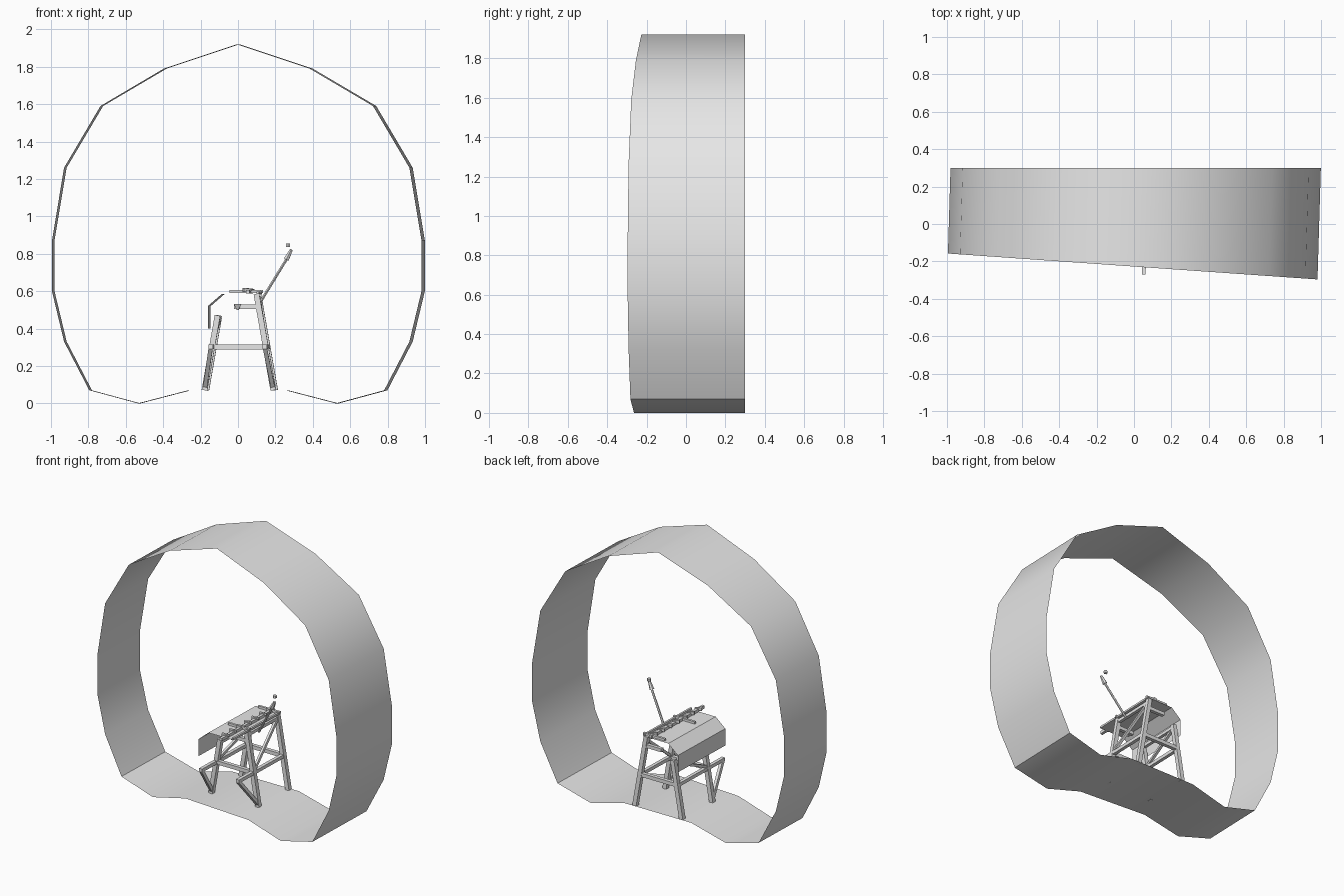
import bpy, bmesh, math
from mathutils import Vector

cube = bpy.data.objects.get("Cube")
if cube:
    bpy.data.objects.remove(cube, do_unlink=True)

GREY = bpy.data.materials.new("plain grey")
GREY.use_nodes = True
GREY.diffuse_color = (0.8, 0.8, 0.8, 1)
GREY.node_tree.nodes["Principled BSDF"].inputs["Base Color"].default_value = (0.8, 0.8, 0.8, 1)

SKEW = 0.03   # everything leans slightly sideways with depth
BACK = 0.3


def finish(name, bm):
    for v in bm.verts:
        v.co.x += SKEW * v.co.y
    me = bpy.data.meshes.new(name)
    bm.to_mesh(me)
    bm.free()
    me.materials.append(GREY)
    ob = bpy.data.objects.new(name, me)
    bpy.context.collection.objects.link(ob)
    return ob


def sheet(name, profile, front, back, closed=False):
    """Thin surface: an x-z profile swept along y."""
    bm = bmesh.new()
    a = [bm.verts.new((x, front(x), z)) for x, z in profile]
    b = [bm.verts.new((x, back, z)) for x, z in profile]
    n = len(profile)
    for i in range(n if closed else n - 1):
        j = (i + 1) % n
        bm.faces.new((a[i], a[j], b[j], b[i]))
    return finish(name, bm)


def bar(name, p, q, w=0.028, sides=4, r2=None):
    """Straight bar between two points."""
    p, q = Vector(p), Vector(q)
    d = (q - p).normalized()
    ref = Vector((0, 1, 0)) if abs(d.y) < 0.9 else Vector((0, 0, 1))
    u = d.cross(ref).normalized()
    v = d.cross(u)
    r = w / 2 / math.cos(math.pi / sides)
    bm = bmesh.new()
    rings = []
    for c, rad in ((p, r), (q, r if r2 is None else r2)):
        ring = []
        for k in range(sides):
            t = (k + 0.5) * 2 * math.pi / sides
            ring.append(bm.verts.new(c + u * rad * math.cos(t) + v * rad * math.sin(t)))
        rings.append(ring)
    a, b = rings
    for i in range(sides):
        j = (i + 1) % sides
        bm.faces.new((a[i], a[j], b[j], b[i]))
    bm.faces.new(a[::-1])
    bm.faces.new(b)
    bmesh.ops.recalc_face_normals(bm, faces=bm.faces)
    return finish(name, bm)


# Tunnel lining: half outline mirrored into a closed ring, front cut at a slant
half = [(0.39, 1.79), (0.73, 1.59), (0.925, 1.26), (0.99, 0.87), (0.99, 0.6),
        (0.925, 0.33), (0.79, 0.07), (0.53, 0.0), (0.26, 0.07)]
outline = [(0, 1.92)] + half + [(-x, z) for x, z in reversed(half)]
ring = sheet("tunnel_lining", outline, lambda x: -0.227 - 0.07 * x, BACK, closed=True)
bpy.context.view_layer.objects.active = ring
ring.select_set(True)
bpy.ops.object.shade_smooth_by_angle(angle=math.radians(40))

# Folded hood: side skirt, slope and flat deck
sheet("hood", [(-0.155, 0.4), (-0.155, 0.52), (-0.08, 0.585), (0.12, 0.585)],
      lambda x: -0.21, BACK)

# Trestle legs and the cross members between them
FRONT_Y, REAR_Y, NOSE_Y = -0.04, 0.283, -0.21
for tag, y in (("front", FRONT_Y), ("rear", REAR_Y)):
    bar(f"{tag}_right_leg", (-0.178, y, 0.07), (-0.108, y, 0.47), 0.03)
    bar(f"{tag}_left_leg", (0.19, y, 0.07), (0.1, y, 0.585), 0.03)
    bar(f"{tag}_cross_beam", (-0.14, y, 0.302), (0.155, y, 0.302), 0.026)
    bar(f"{tag}_deck_beam", (-0.045, y, 0.597), (0.125, y, 0.597), 0.016)
    bar(f"{tag}_short_beam", (-0.02, y, 0.517), (0.1, y, 0.517), 0.024)

# Side beams, cantilever struts and diagonals on both sides
for tag, mid, foot, top in (("right", -0.14, -0.175, (-0.11, 0.45)),
                            ("left", 0.15, 0.188, (0.105, 0.56))):
    bar(f"{tag}_side_beam", (mid, NOSE_Y, 0.302), (mid, REAR_Y, 0.302), 0.024)
    bar(f"{tag}_foot_strut", (foot, FRONT_Y, 0.085), (mid, NOSE_Y + 0.01, 0.295), 0.022)
    bar(f"{tag}_top_beam", (top[0], FRONT_Y, top[1]), (top[0], REAR_Y, top[1]), 0.022)
    bar(f"{tag}_diagonal", (mid, FRONT_Y, 0.31), (top[0], REAR_Y, top[1]), 0.018)

# Hopper under the deck
bar("hopper", (0.0, FRONT_Y - 0.02, 0.53), (0.0, FRONT_Y - 0.02, 0.5), 0.04, 4, 0.008)

# Edge rail with a row of small fittings
bar("edge_rail", (0.06, -0.27, 0.597), (0.06, BACK, 0.597), 0.02)
bar("deck_edge", (0.112, NOSE_Y, 0.592), (0.112, BACK, 0.592), 0.014)
for i in range(7):
    y = -0.22 + i * 0.08
    bar(f"rail_fitting_{i + 1}", (0.035, y, 0.606), (0.078, y + 0.02, 0.606), 0.022, 4, 0.008)

# Leaning pole with its lamp and tip
bar("pole", (0.12, 0.06, 0.545), (0.268, 0.01, 0.785), 0.014, 6)
bar("pole_lamp", (0.258, 0.012, 0.77), (0.285, 0.005, 0.822), 0.028, 6, 0.009)
bar("pole_tip", (0.267, 0.03, 0.836), (0.267, 0.03, 0.854), 0.022, 6)
